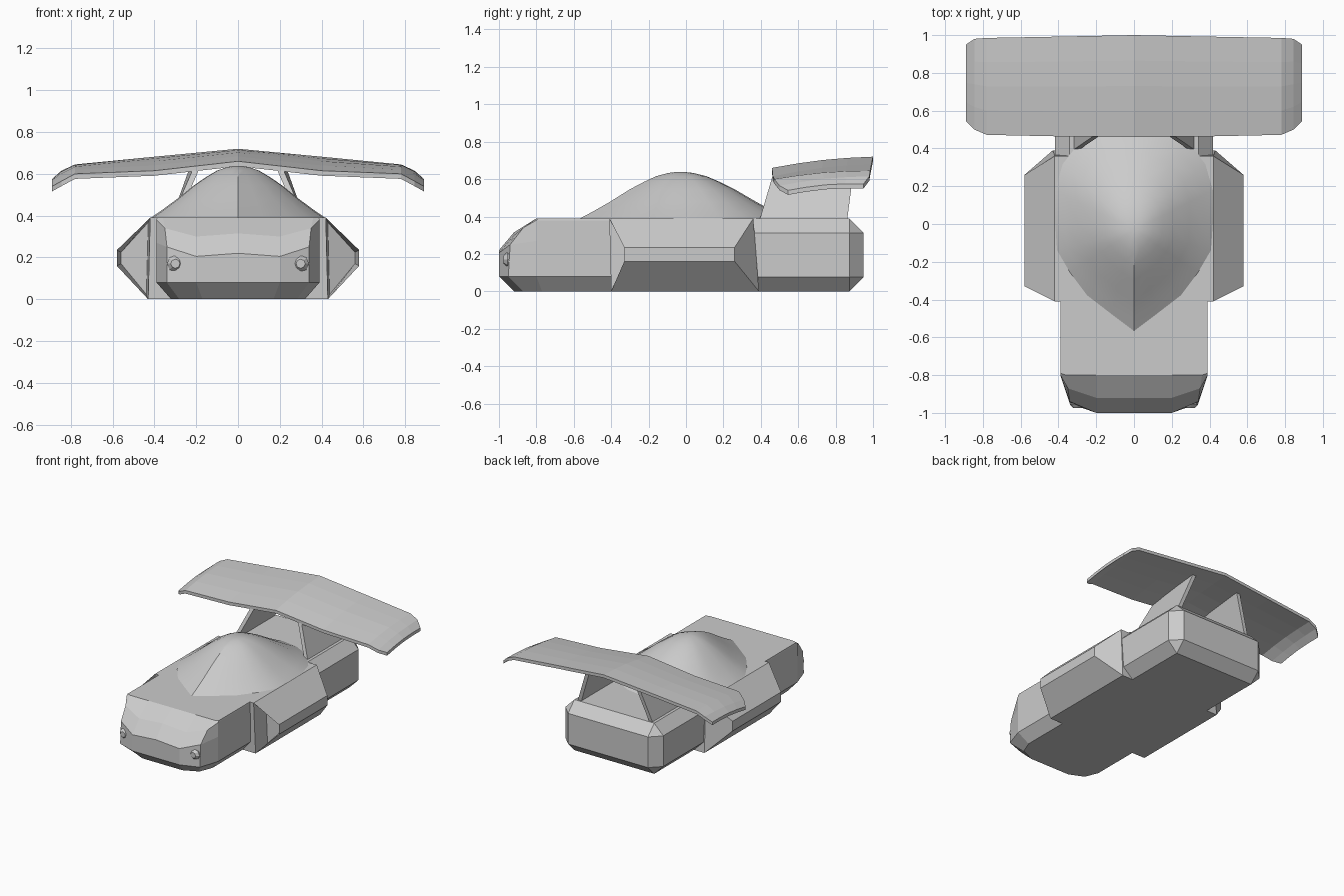
import bpy, bmesh, math
from mathutils import Vector

if "Cube" in bpy.data.objects:
    bpy.data.objects.remove(bpy.data.objects["Cube"])


def finish(name, bm, smooth=False):
    bmesh.ops.remove_doubles(bm, verts=bm.verts, dist=0.0005)
    bmesh.ops.recalc_face_normals(bm, faces=bm.faces)
    me = bpy.data.meshes.new(name)
    bm.to_mesh(me)
    bm.free()
    ob = bpy.data.objects.new(name, me)
    bpy.context.collection.objects.link(ob)
    if smooth:
        bpy.context.view_layer.objects.active = ob
        ob.select_set(True)
        bpy.ops.object.shade_smooth_by_angle(angle=math.radians(30))
        ob.select_set(False)
    return ob


def loft(rings, cap_start=True, cap_end=True, closed=True):
    """Skin a list of equal-length point rings."""
    bm = bmesh.new()
    vs = [[bm.verts.new(p) for p in r] for r in rings]
    n = len(rings[0])
    for a, b in zip(vs, vs[1:]):
        for i in range(n if closed else n - 1):
            j = (i + 1) % n
            bm.faces.new((a[i], a[j], b[j], b[i]))
    if cap_start:
        bm.faces.new(vs[0])
    if cap_end:
        bm.faces.new(vs[-1])
    return bm


def mirrored(half):
    """Centre point first; returns the whole ring across x = 0."""
    return [(-x, y, z) for x, y, z in reversed(half[1:])] + half


# nose: plan outlines stacked from floor to hood
nose = [
    [(0, -.92, 0), (.17, -.92, 0), (.28, -.87, 0), (.32, -.77, 0), (.32, -.25, 0)],
    [(0, -1, .08), (.2, -1, .08), (.34, -.95, .08), (.39, -.8, .08), (.39, -.25, .08)],
    [(0, -1, .22), (.2, -1, .205), (.34, -.94, .25), (.39, -.8, .27), (.39, -.25, .27)],
    [(0, -.92, .315), (.2, -.92, .3), (.35, -.87, .34), (.39, -.8, .38), (.39, -.25, .38)],
    [(0, -.8, .39), (.2, -.8, .39), (.36, -.8, .39), (.388, -.79, .39), (.388, -.25, .39)],
]
finish("nose_body", loft([mirrored(r) for r in nose]))

# middle body with slanted side pods and hollow front intakes
half = [(.43, 0, -.40, .39), (.58, .16, -.33, .26), (.58, .235, -.33, .26), (.42, .39, -.41, .36)]
full = half + [(-x, z, a, b) for x, z, a, b in reversed(half)]
bm = loft([[(x, a, z) for x, z, a, b in full], [(x, b, z) for x, z, a, b in full]], False, False)
bm.verts.ensure_lookup_table()
v = list(bm.verts)
pods = []
for o in (0, 8):
    bm.faces.new((v[o], v[o + 3], v[o + 4], v[o + 7]))
    for s in (0, 4):
        f = bm.faces.new([v[o + s + k] for k in range(4)])
        if o == 0:
            pods.append(f)
bmesh.ops.recalc_face_normals(bm, faces=bm.faces)
bmesh.ops.inset_individual(bm, faces=pods, thickness=.025)
for f in pods:
    for w in f.verts:
        w.co.y += .13
finish("middle_body", bm)

# rear engine box with chamfered edges
bm = bmesh.new()
bmesh.ops.create_cube(bm, size=1)
for w in bm.verts:
    w.co = Vector((w.co.x * .835, .575 + w.co.y * .75, .195 + w.co.z * .39))
bmesh.ops.bevel(bm, geom=bm.edges[:], offset=.077, segments=1, affect='EDGES')
finish("rear_body", bm)

# teardrop canopy: one outline shrunk toward the peak
outline = [(0, -.57, .39), (.12, -.48, .39), (.25, -.38, .39), (.34, -.26, .39), (.41, -.14, .39),
           (.42, .0, .39), (.42, .18, .39), (.38, .32, .39), (.27, .46, .39), (.13, .53, .39), (0, .55, .39)]
outline += [(-x, y, z) for x, y, z in reversed(outline[1:-1])]
profile = [(1, 0), (.87, .15), (.7, .36), (.5, .63), (.36, .79), (.24, .91), (.12, .98), (.04, 1)]
rings = [[(x * t, -.03 + (y + .03) * t, .388 + .25 * h) for x, y, z in outline] for t, h in profile]
finish("canopy", loft(rings), smooth=True)

# wing: stations of x, front y, rear y, front z, rear z
stations = [(0, .46, 1, .66, .72), (.4, .464, .992, .615, .682), (.78, .472, .985, .6, .645),
            (.845, .5, .98, .565, .615), (.89, .545, .95, .54, .575)]
stations = [(-s[0],) + s[1:] for s in reversed(stations[1:])] + stations
rings = []
for x, ya, yb, za, zb in stations:
    top, low = [], []
    for t in (0, .25, .5, .75, 1):
        y, z = ya + (yb - ya) * t, za + (zb - za) * t + .012 * math.sin(math.pi * t)
        top.append((x, y, z))
        low.append((x, y, z - .024))
    rings.append(top + low[::-1])
finish("wing", loft(rings))

for side, label in ((1, "right"), (-1, "left")):
    # leaning wing strut
    def plate(dx):
        return [(side * (.31 + dx), .39, .37), (side * (.31 + dx), .86, .37),
                (side * (.2 + dx), .90, .675), (side * (.2 + dx), .465, .625)]
    finish("wing_strut_" + label, loft([plate(-.015), plate(.015)]))

    # small round headlight with a tapered lens
    lamp = [[(side * .3 + r * math.cos(k * math.pi / 4), y, .17 + r * math.sin(k * math.pi / 4))
             for k in range(8)] for y, r in ((-.9, .04), (-.955, .04), (-.975, .022))]
    finish("headlight_" + label, loft(lamp))
